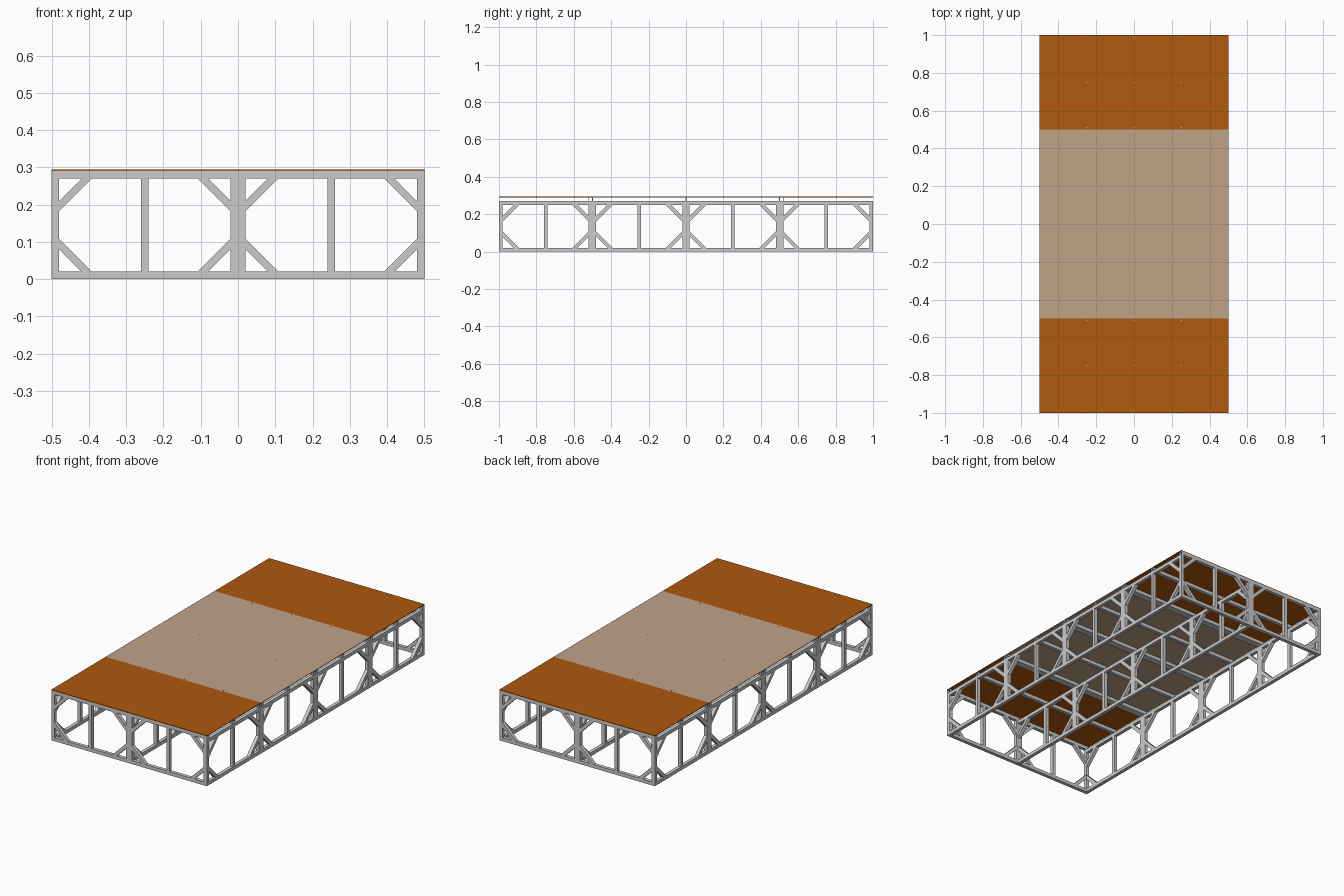
import bpy, bmesh
from mathutils import Vector

if "Cube" in bpy.data.objects:
    bpy.data.objects.remove(bpy.data.objects["Cube"])

T = 0.02          # bar thickness
JOIST_Z = 0.27    # underside of the deck joists
DECK_Z = 0.29     # underside of the deck boards


def finish(name, bm, mat=None):
    bmesh.ops.recalc_face_normals(bm, faces=bm.faces)
    me = bpy.data.meshes.new(name)
    bm.to_mesh(me)
    bm.free()
    ob = bpy.data.objects.new(name, me)
    bpy.context.collection.objects.link(ob)
    if mat:
        me.materials.append(mat)
    return ob


def prism(bm, pts, axis, pos):
    """Extrude a (u, z) outline by T; u runs along the given axis, pos is the other."""
    def place(u, z, w):
        return Vector((u, w, z)) if axis == 'x' else Vector((w, u, z))
    a = [bm.verts.new(place(u, z, pos - T / 2)) for u, z in pts]
    b = [bm.verts.new(place(u, z, pos + T / 2)) for u, z in pts]
    bm.faces.new(a)
    bm.faces.new(b[::-1])
    n = len(pts)
    for i in range(n):
        j = (i + 1) % n
        bm.faces.new((a[i], b[i], b[j], a[j]))


def rect(u0, u1, z0, z1):
    return [(u0, z0), (u1, z0), (u1, z1), (u0, z1)]


def truss(name, axis, pos, half, bays, post_top, rail, end_posts):
    """Run of braced half-unit bays: rails, double posts, studs and corner braces."""
    end = half if end_posts else half - T
    bm = bmesh.new()
    prism(bm, rect(-end, end, 0, T), axis, pos)
    finish(name + "_bottom_rail", bm)
    if rail:
        bm = bmesh.new()
        prism(bm, rect(-end, end, post_top, post_top + T), axis, pos)
        finish(name + "_top_rail", bm)

    posts, studs, braces = bmesh.new(), bmesh.new(), bmesh.new()
    for i in range(bays):
        u0 = -half + 0.5 * i
        u1 = u0 + 0.5
        if i > 0 or end_posts:
            prism(posts, rect(u0, u0 + T, T, post_top), axis, pos)
        if i < bays - 1 or end_posts:
            prism(posts, rect(u1 - T, u1, T, post_top), axis, pos)
        mid = (u0 + u1) / 2
        prism(studs, rect(mid - T / 2, mid + T / 2, T, post_top), axis, pos)
        for cu, su in ((u0 + T, 1), (u1 - T, -1)):
            for cz, sz in ((T, 1), (post_top, -1)):
                a, b = 0.060, 0.088
                prism(braces, [(cu, cz + sz * a), (cu + su * a, cz),
                               (cu + su * b, cz), (cu, cz + sz * b)], axis, pos)
    finish(name + "_posts", posts)
    finish(name + "_studs", studs)
    finish(name + "_braces", braces)


def joist(name, y):
    """Hollow square tube running across the full width."""
    bm = bmesh.new()
    rings = []
    for x in (-0.5, 0.5):
        for h in (T / 2, T / 2 - 0.0015):
            rings.append([bm.verts.new((x, y + sy * h, JOIST_Z + T / 2 + sz * h))
                          for sy, sz in ((-1, -1), (1, -1), (1, 1), (-1, 1))])
    o0, i0, o1, i1 = rings
    for p, q in ((o0, o1), (i0, i1), (o0, i0), (o1, i1)):
        for k in range(4):
            m = (k + 1) % 4
            bm.faces.new((p[k], p[m], q[m], q[k]))
    finish(name, bm)


def material(name, rgb):
    m = bpy.data.materials.new(name)
    m.diffuse_color = (*rgb, 1)
    m.use_nodes = True
    m.node_tree.nodes["Principled BSDF"].inputs["Base Color"].default_value = m.diffuse_color
    return m


# End frames; their top bar is the outermost joist
for name, y in (("front_frame", -0.99), ("back_frame", 0.99)):
    truss(name, 'x', y, 0.5, 2, JOIST_Z, False, True)

# Long frames on both sides and down the middle
for name, x in (("left_frame", -0.49), ("middle_frame", 0), ("right_frame", 0.49)):
    truss(name, 'y', x, 1.0, 4, JOIST_Z - T, True, False)

# Cross joists, doubled where two deck sections meet
joist_ys = [-0.99, -0.75, -0.51, -0.49, -0.25, -0.01, 0.01, 0.25, 0.49, 0.51, 0.75, 0.99]
for i, y in enumerate(joist_ys):
    joist(f"joist_{i + 1}", y)

# Deck boards
dark = material("dark_wood", (0.43, 0.10, 0.004))
light = material("light_wood", (0.53, 0.36, 0.25))
for name, y0, y1, mat in (("front_deck", -1, -0.5, dark), ("middle_deck", -0.5, 0.5, light),
                          ("back_deck", 0.5, 1, dark)):
    bm = bmesh.new()
    bmesh.ops.create_cube(bm, size=1)
    for v in bm.verts:
        v.co = Vector((v.co.x, (y0 + y1) / 2 + v.co.y * (y1 - y0), DECK_Z + 0.002 + v.co.z * 0.004))
    finish(name, bm, mat)

# Small screw heads along the joists
bm = bmesh.new()
for y in joist_ys:
    for x in (-0.25, 0, 0.25):
        r = bmesh.ops.create_cone(bm, cap_ends=True, segments=8, radius1=0.003,
                                  radius2=0.003, depth=0.002)
        bmesh.ops.translate(bm, verts=r["verts"], vec=(x, y, DECK_Z + 0.0036))
finish("deck_screws", bm)
